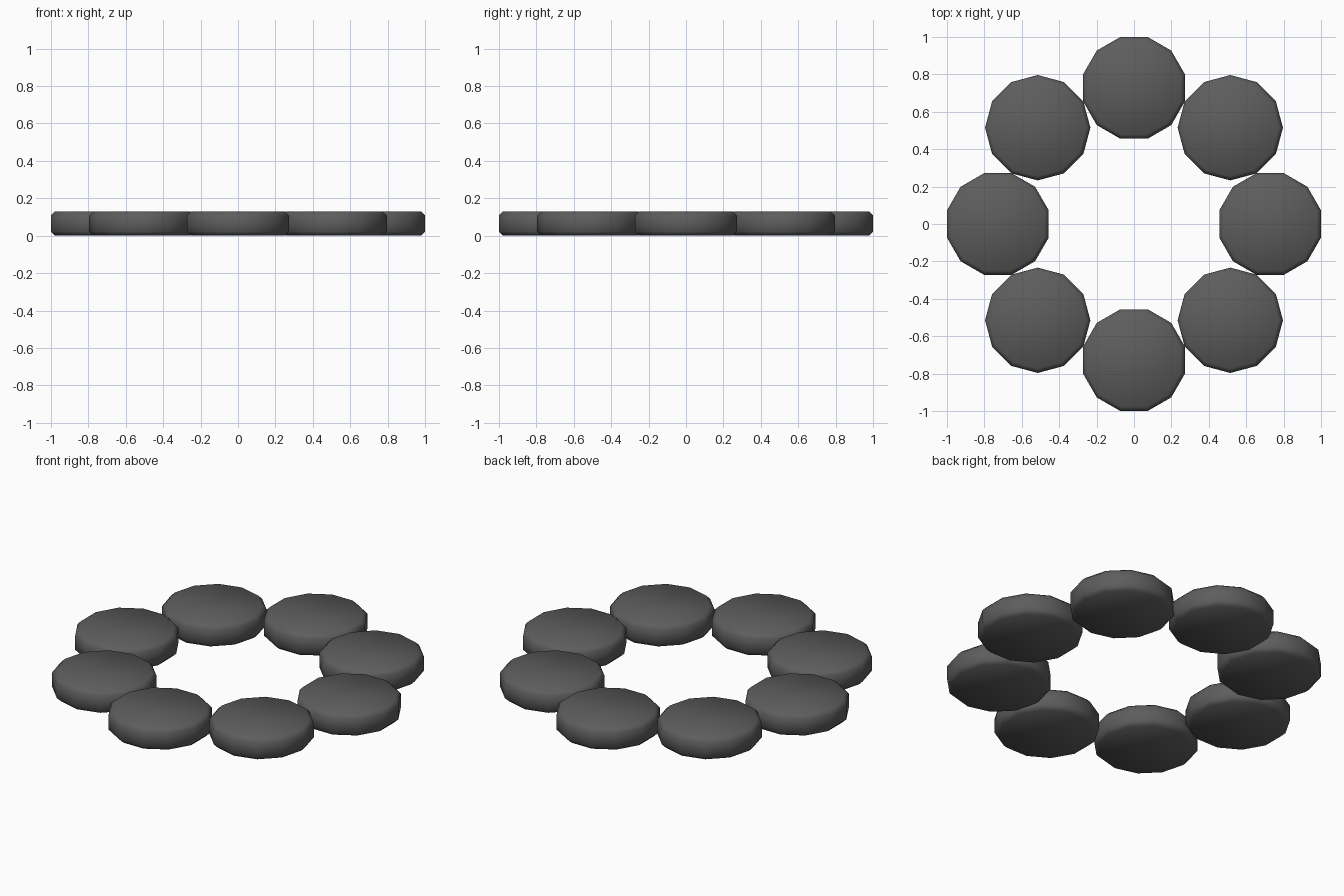
import bpy, bmesh, math
from mathutils import Matrix

if "Cube" in bpy.data.objects:
    bpy.data.objects.remove(bpy.data.objects["Cube"])

COUNT = 8          # pucks in the ring
SIDES = 12
APOTHEM = 0.272
HEIGHT = 0.13
CHAMFER = 0.022
RING = 1.0 - APOTHEM

dark = bpy.data.materials.new("dark_grey")
dark.diffuse_color = (0.11, 0.11, 0.11, 1)
dark.use_nodes = True
dark.node_tree.nodes["Principled BSDF"].inputs["Base Color"].default_value = dark.diffuse_color


def puck_mesh():
    # twelve-sided disc with a flat side facing +x and chamfered rims
    radius = APOTHEM / math.cos(math.pi / SIDES)
    bm = bmesh.new()
    bmesh.ops.create_cone(bm, cap_ends=True, segments=SIDES,
                          radius1=radius, radius2=radius, depth=HEIGHT)
    # turn so that corners sit half a step off the x axis
    v = bm.verts[:][0].co
    turn = math.pi / SIDES - math.atan2(v.y, v.x)
    bmesh.ops.rotate(bm, verts=bm.verts, matrix=Matrix.Rotation(turn, 3, 'Z'))
    bmesh.ops.translate(bm, verts=bm.verts, vec=(0, 0, HEIGHT / 2))
    rims = [e for e in bm.edges
            if abs(e.verts[0].co.z - e.verts[1].co.z) < 1e-4]
    bmesh.ops.bevel(bm, geom=rims, offset=CHAMFER, segments=1,
                    affect='EDGES', profile=0.5)
    for f in bm.faces:
        f.smooth = True
    mesh = bpy.data.meshes.new("puck")
    bm.to_mesh(mesh)
    bm.free()
    mesh.materials.append(dark)
    return mesh


# ring of pucks, each turned to face outward
mesh = puck_mesh()
for i in range(COUNT):
    a = i * math.tau / COUNT
    puck = bpy.data.objects.new(f"puck_{i + 1}", mesh)
    puck.location = (RING * math.cos(a), RING * math.sin(a), 0)
    puck.rotation_euler.z = a
    bpy.context.collection.objects.link(puck)
